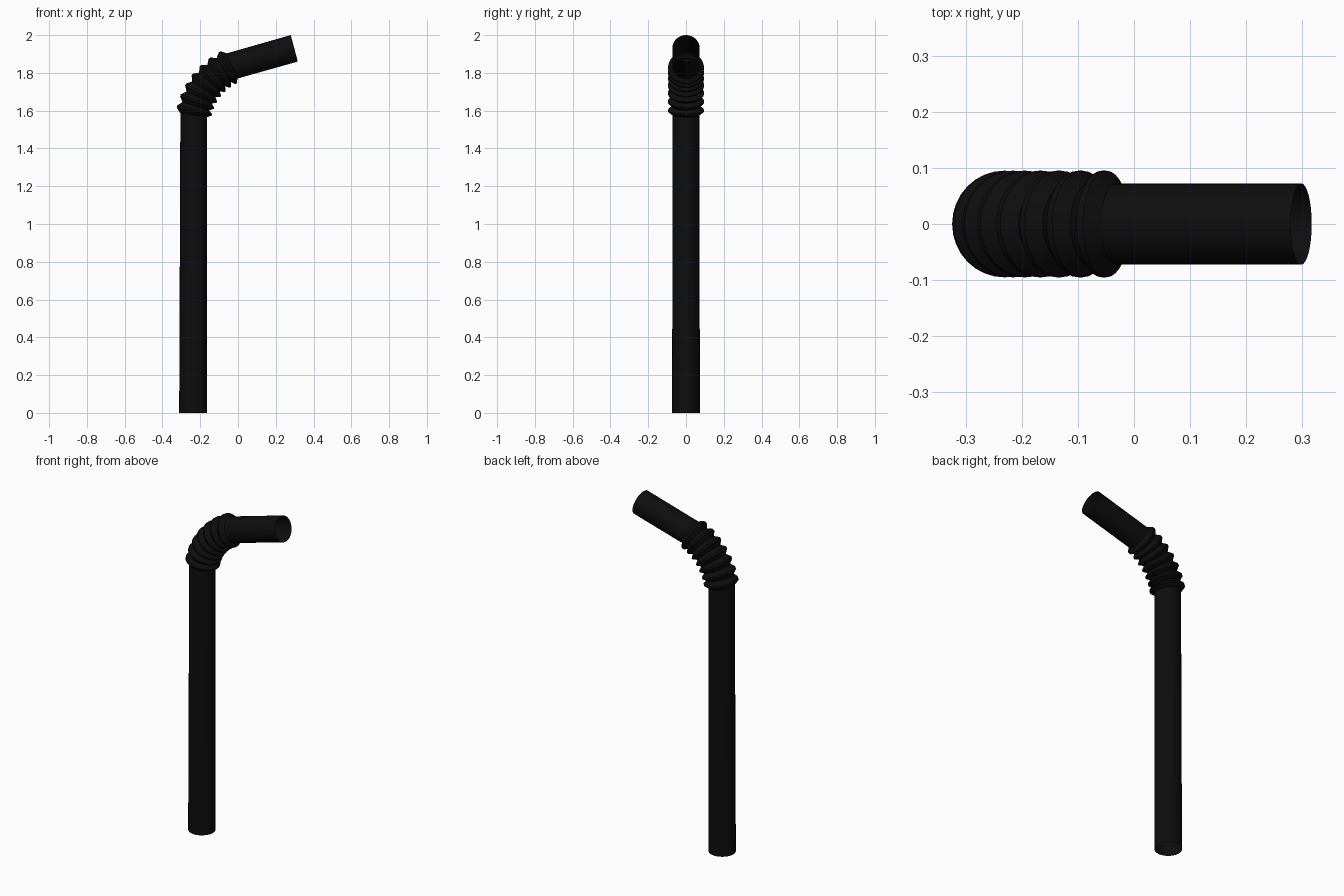
import bpy, bmesh
from math import sin, cos, pi, radians
from mathutils import Vector

if "Cube" in bpy.data.objects:
    bpy.data.objects.remove(bpy.data.objects["Cube"])

SIDES = 32

black = bpy.data.materials.new("black_plastic")
black.diffuse_color = (0.004, 0.004, 0.004, 1)
black.use_nodes = True
black.node_tree.nodes["Principled BSDF"].inputs["Base Color"].default_value = black.diffuse_color


def loft(name, rings):
    """Open tube through rings given as (x, z, tilt in degrees, radius)."""
    bm = bmesh.new()
    loops = []
    for x, z, tilt, r in rings:
        t = radians(tilt)
        out = Vector((-cos(t), 0, sin(t)))
        side = Vector((0, 1, 0))
        c = Vector((x, 0, z))
        loops.append([bm.verts.new(c + r * (cos(a) * out + sin(a) * side))
                      for a in (2 * pi * i / SIDES for i in range(SIDES))])
    for lo, hi in zip(loops, loops[1:]):
        for i in range(SIDES):
            j = (i + 1) % SIDES
            bm.faces.new((lo[i], lo[j], hi[j], hi[i]))
    bmesh.ops.recalc_face_normals(bm, faces=bm.faces)
    me = bpy.data.meshes.new(name)
    bm.to_mesh(me)
    bm.free()
    me.materials.append(black)
    ob = bpy.data.objects.new(name, me)
    bpy.context.collection.objects.link(ob)
    bpy.ops.object.select_all(action='DESELECT')
    ob.select_set(True)
    bpy.context.view_layer.objects.active = ob
    bpy.ops.object.shade_smooth_by_angle(angle=radians(30))
    return ob


# Arc followed by the corrugated bend
CX, CZ, BEND = 0.101, 1.5235, 0.34
FIRST, LAST, RIDGES = 13.0, 63.0, 7
STEP = (LAST - FIRST) / (RIDGES - 1)
VALLEY, CREST = 0.074, 0.095


def arc_ring(tilt, r):
    t = radians(tilt)
    return (CX - BEND * cos(t), CZ + BEND * sin(t), tilt, r)


# Corrugated bend: alternating valleys and narrow crests
start, end = FIRST - STEP / 2, LAST + STEP / 2
bend = [arc_ring(start, 0.071)]
for k in range(RIDGES):
    a = FIRST + k * STEP
    bend += [arc_ring(a - 0.8, CREST), arc_ring(a + 0.8, CREST)]
    bend.append(arc_ring(a + STEP / 2, VALLEY if k < RIDGES - 1 else 0.0725))
loft("flexible_bend", bend)

# Long lower tube, leaning very slightly
loft("lower_tube", [(-0.238, 0, 0, 0.0735), bend[0]])

# Short upper tube, rising 15 degrees to the open mouth
loft("upper_tube", [bend[-1], (0.298, 1.93, 75, 0.0725)])
